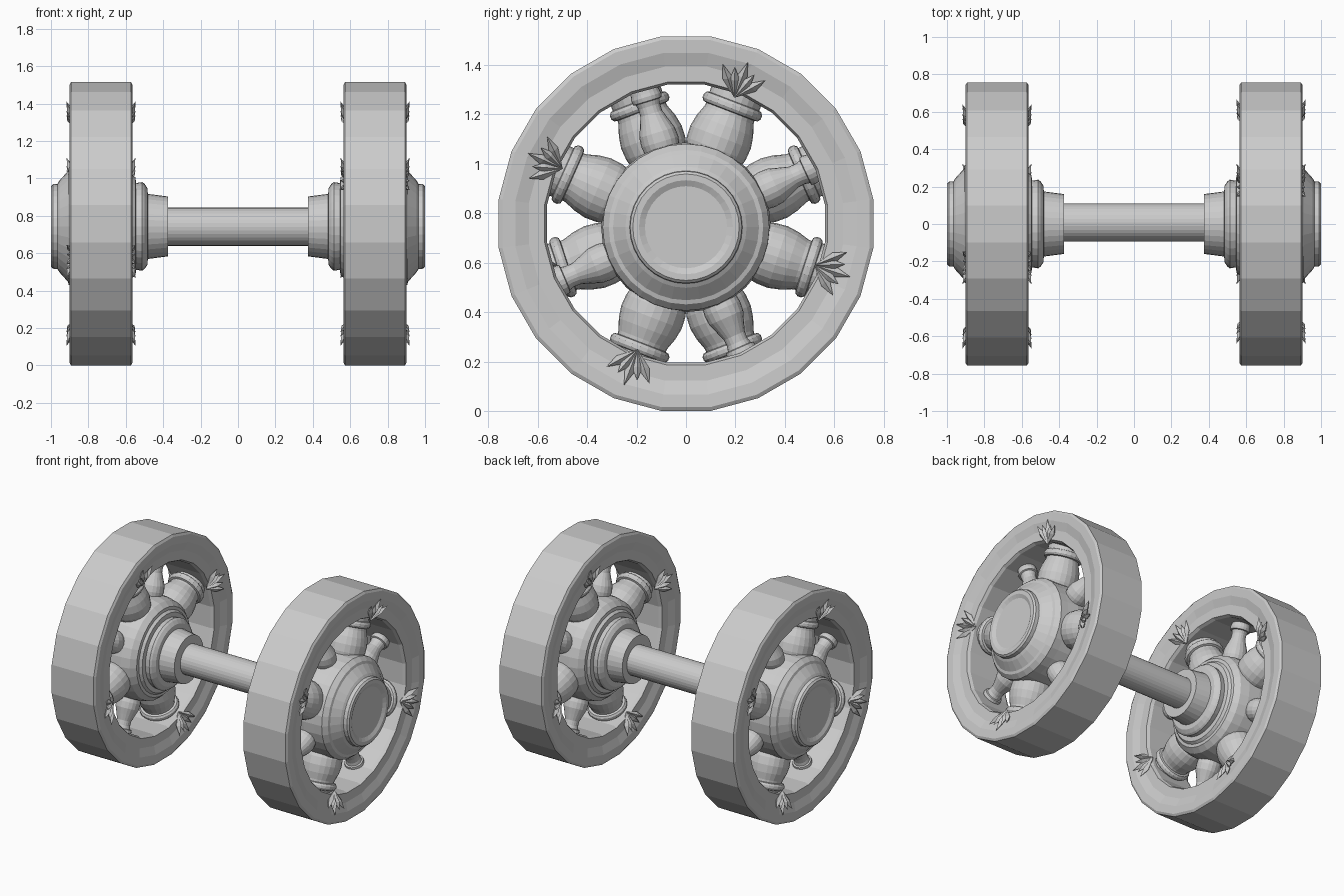
import bpy, bmesh, math
from mathutils import Matrix, Vector

if "Cube" in bpy.data.objects:
    bpy.data.objects.remove(bpy.data.objects["Cube"])

WX = 0.7325                       # wheel centre on x
HUB = Vector((WX, 0.0, 0.743))
RIM = Vector((WX, 0.0, 0.7575))


def finish(bm, name):
    bmesh.ops.recalc_face_normals(bm, faces=bm.faces)
    me = bpy.data.meshes.new(name)
    bm.to_mesh(me)
    bm.free()
    ob = bpy.data.objects.new(name, me)
    bpy.context.collection.objects.link(ob)
    return ob


def lathe(name, profile, n, closed=False, phase=0.0):
    """Spin (x, radius) points about the x axis."""
    bm = bmesh.new()
    rings = []
    for x, r in profile:
        rings.append([bm.verts.new((x, r * math.cos(phase + 2 * math.pi * i / n),
                                    r * math.sin(phase + 2 * math.pi * i / n))) for i in range(n)])
    pairs = list(zip(rings, rings[1:]))
    if closed:
        pairs.append((rings[-1], rings[0]))
    for a, b in pairs:
        for i in range(n):
            j = (i + 1) % n
            bm.faces.new((a[i], a[j], b[j], b[i]))
    if not closed:
        bm.faces.new(rings[0])
        bm.faces.new(rings[-1])
    return finish(bm, name)


def spoke(name, profile, deg, n):
    ob = lathe(name, profile, n)
    a = math.radians(deg)
    u, t = Vector((0, math.cos(a), math.sin(a))), Vector((0, -math.sin(a), math.cos(a)))
    m = Matrix((u, t, u.cross(t))).transposed().to_4x4()
    ob.data.transform(Matrix.Translation(HUB) @ m)
    ob.data.polygons.foreach_set("use_smooth", [False] * len(ob.data.polygons))
    return ob


def claw(name, deg, side):
    """Fan of pointed, ridged leaves lying on the rim face."""
    a = math.radians(deg)
    u, t = Vector((0, math.cos(a), math.sin(a))), Vector((0, -math.sin(a), math.cos(a)))
    n = Vector((side, 0, 0))
    bm = bmesh.new()
    for k, length in ((-40, .145), (-20, .125), (0, .155), (20, .125), (40, .145)):
        b = math.radians(k)
        d = u * math.cos(b) + t * math.sin(b)
        s = t * math.cos(b) - u * math.sin(b)

        def p(l, w, h):
            return bm.verts.new(RIM + u * .545 + d * l + s * w + n * h)
        base, tip = p(0, 0, .14), p(length, 0, .184)
        left, right = p(length * .6, -.02, .158), p(length * .6, .02, .158)
        ridge, back = p(length * .55, 0, .18), p(length * .5, 0, .13)
        for mid in (ridge, back):
            for e in (left, right):
                bm.faces.new((base, e, mid))
                bm.faces.new((e, tip, mid))
    return finish(bm, name)


parts = []

# rim
half = [(.130, .562), (.150, .572), (.150, .635), (.167, .69), (.169, .742), (.160, .757)]
k = 1 / math.cos(math.pi / 24)
loop = [(x, r * k) for x, r in half] + [(-x, r * k) for x, r in reversed(half)]
rim = lathe("wheel_rim", loop, 24, closed=True, phase=math.pi / 24)
rim.data.transform(Matrix.Translation(RIM))
parts.append(rim)

# hub with stepped outer cap and inner collar
hub = lathe("wheel_hub", [
    (.375, .160), (.482, .174), (.484, .205), (.500, .228), (.512, .237), (.545, .232), (.548, .262),
    (.565, .275), (.568, .295), (.60, .325), (.66, .338), (.74, .343), (.82, .338), (.875, .337),
    (.905, .312), (.91, .295), (.955, .245), (.965, .228), (.990, .226), (1.0, .215), (1.0, .190),
    (.988, .166)], 32)
hub.data.transform(Matrix.Translation((0, 0, HUB.z)))
parts.append(hub)

# thick and thin turned spokes
thick = [(.20, .10), (.29, .115), (.34, .128), (.39, .131), (.44, .122), (.485, .106), (.50, .104),
         (.503, .118), (.515, .126), (.53, .126), (.542, .118), (.545, .108), (.60, .108)]
thin = [(.25, .06), (.31, .070), (.36, .078), (.40, .075), (.44, .060), (.48, .046), (.51, .045),
        (.53, .050), (.533, .060), (.55, .063), (.563, .060), (.60, .055)]
for i, deg in enumerate((69, 156, 249, 342)):
    parts.append(spoke(f"thick_spoke_{i}", thick, deg, 24))
    parts.append(claw(f"outer_claw_{i}", deg, 1))
    parts.append(claw(f"inner_claw_{i}", deg, -1))
for i, deg in enumerate((25, 107, 203, 294)):
    parts.append(spoke(f"thin_spoke_{i}", thin, deg, 20))

# second wheel, turned half way round the vertical axis
for ob in parts:
    twin = ob.copy()
    twin.name = "left_" + ob.name
    twin.rotation_euler.z = math.pi
    bpy.context.collection.objects.link(twin)

# axle
axle = lathe("axle", [(-.5, .102), (.5, .102)], 32)
axle.data.transform(Matrix.Translation((0, .008, .741)))
